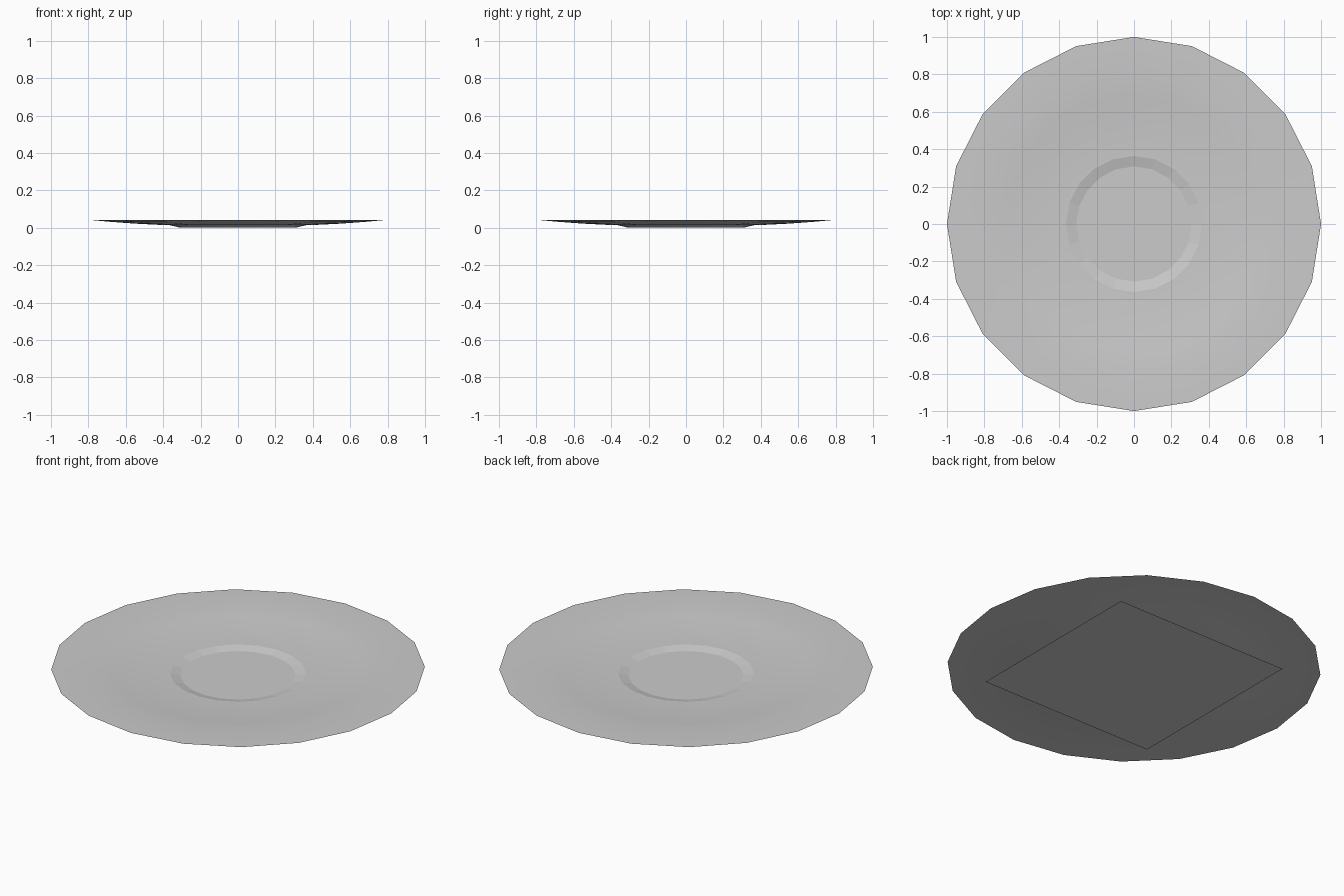
import bpy, bmesh, math

if "Cube" in bpy.data.objects:
    bpy.data.objects.remove(bpy.data.objects["Cube"])

SIDES = 20


def lathe(name, profile, flat_bands=0):
    """Revolve (radius, z) points; the first flat_bands bands stay faceted."""
    bm = bmesh.new()
    rings = []
    for r, z in profile:
        rings.append([bm.verts.new((r * math.cos(2 * math.pi * i / SIDES),
                                    r * math.sin(2 * math.pi * i / SIDES), z))
                      for i in range(SIDES)])
    for b, (lo, hi) in enumerate(zip(rings, rings[1:])):
        for i in range(SIDES):
            j = (i + 1) % SIDES
            f = bm.faces.new((lo[i], hi[i], hi[j], lo[j]))
            f.smooth = b >= flat_bands
    # keep the border of the faceted bands crisp
    for ring in rings[:flat_bands + 1]:
        for i in range(SIDES):
            e = bm.edges.get((ring[i], ring[(i + 1) % SIDES]))
            e.smooth = False
    me = bpy.data.meshes.new(name)
    bm.to_mesh(me)
    bm.free()
    ob = bpy.data.objects.new(name, me)
    bpy.context.collection.objects.link(ob)
    return ob


# thin dished plate: faceted well wall, narrow lip, smooth slope, flat rim
lathe("plate", [(0.308, 0.001), (0.364, 0.014), (0.380, 0.014),
                (0.55, 0.0225), (0.68, 0.032), (0.80, 0.043), (1.0, 0.043)],
      flat_bands=1)

# square sheet under the plate, also closing the well
bpy.ops.mesh.primitive_plane_add(size=1.128, location=(0, 0, 0))
bpy.context.object.name = "base_sheet"
